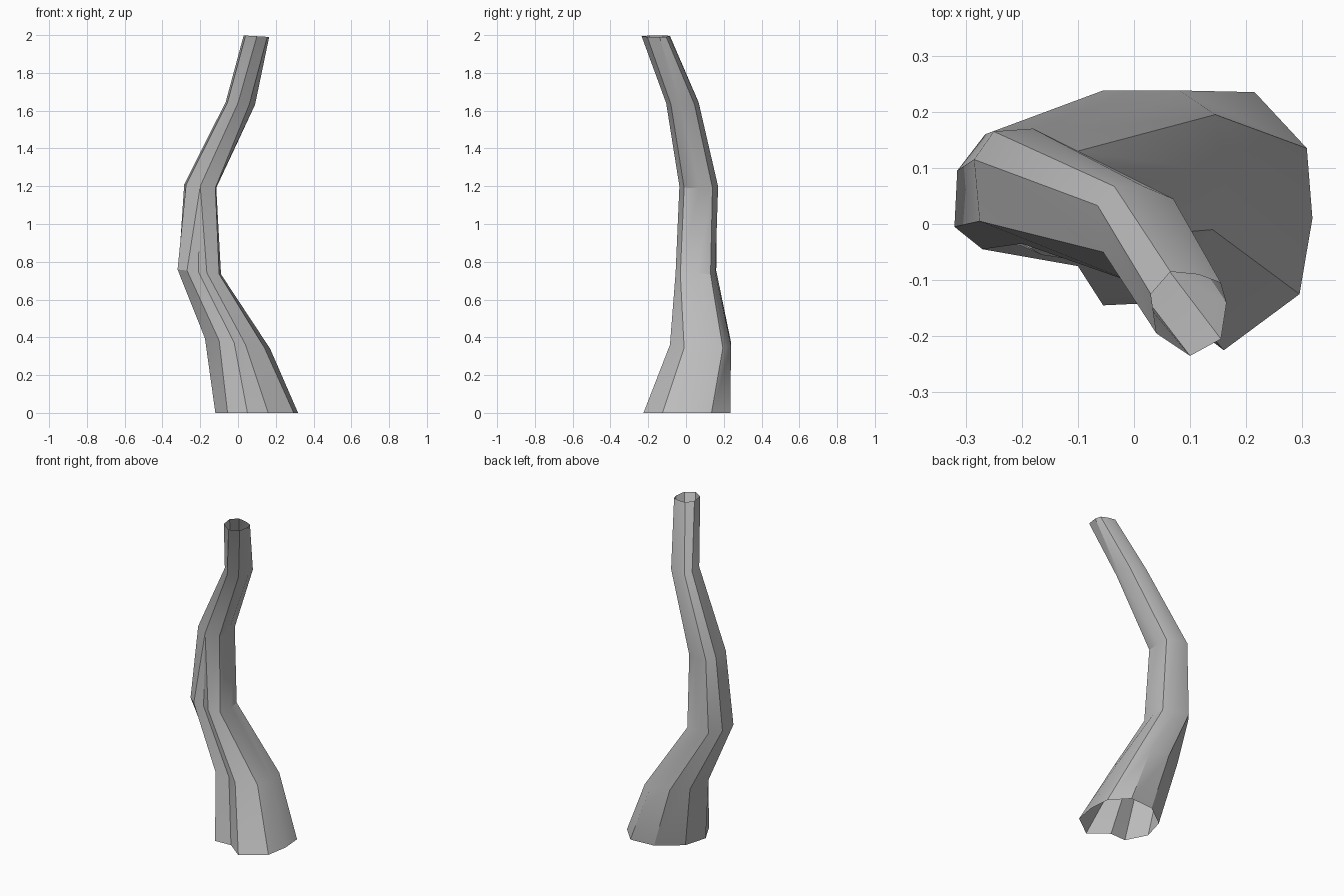
import bpy
import bmesh
import math

start_cube = bpy.data.objects.get("Cube")
if start_cube:
    bpy.data.objects.remove(start_cube, do_unlink=True)


def flat_material(name, colour):
    material = bpy.data.materials.new(name)
    material.use_nodes = True
    material.diffuse_color = colour
    shader = next(n for n in material.node_tree.nodes if n.type == "BSDF_PRINCIPLED")
    shader.inputs["Base Color"].default_value = colour
    return material


def add_section(bm, height, tilt, outline):
    """Add one cross-section of the stem, sloping slightly along x."""
    return [bm.verts.new((x, y, height + tilt * x)) for x, y in outline]


def bridge(bm, lower, upper):
    """Skin two sections; corners that share a vertex give triangles."""
    count = len(lower)
    for i in range(count):
        j = (i + 1) % count
        corners = list(dict.fromkeys((lower[i], lower[j], upper[j], upper[i])))
        if len(corners) > 2:
            bm.faces.new(corners)


# Flared foot: ten-sided sections, counter-clockwise from the front left corner
foot = [(-.055, -.145), (.05, -.14), (.16, -.225), (.295, -.125), (.318, .01),
        (.308, .135), (.215, .235), (.06, .225), (-.08, .12), (-.12, -.02)]
shin = [(-.1, -.075), (-.02, -.06), (.04, -.085), (.14, -.01), (.17, .09),
        (.145, .195), (.08, .238), (-.055, .238), (-.16, .19), (-.175, .03)]
waist = [(-.27, -.045), (-.21, -.035), (-.165, -.055), (-.1, -.03), (-.09, .06),
         (-.1, .13), (-.18, .155), (-.265, .16), (-.315, .095), (-.32, -.005)]

# Slender upper stem: eight-sided sections
elbow = [(-.2, -.035), (-.12, -.01), (-.115, .07), (-.12, .14),
         (-.18, .17), (-.25, .165), (-.285, .115), (-.275, .005)]
neck = [(0, -.105), (.06, -.08), (.09, -.03), (.07, .045),
        (.015, .068), (-.035, .067), (-.065, .033), (-.055, -.05)]
tip = [(.1, -.235), (.155, -.205), (.165, -.14), (.155, -.105),
       (.115, -.09), (.065, -.085), (.03, -.125), (.04, -.195)]

bm = bmesh.new()
rings = [
    add_section(bm, 0, 0, foot),
    add_section(bm, .367, -.16, shin),
    add_section(bm, .724, -.11, waist),
    add_section(bm, 1.18, -.1, elbow),
    add_section(bm, 1.64, -.1, neck),
    add_section(bm, 2, -.06, tip),
]

# The three front corners of the foot merge into one at the elbow
rings = [ring if len(ring) == len(foot) else ring[:1] * 2 + ring for ring in rings]
for lower, upper in zip(rings, rings[1:]):
    bridge(bm, lower, upper)

# Open-ended trunk skin
mesh = bpy.data.meshes.new("trunk")
bm.to_mesh(mesh)
bm.free()
trunk = bpy.data.objects.new("trunk", mesh)
bpy.context.collection.objects.link(trunk)
mesh.materials.append(flat_material("plain grey", (.5, .5, .5, 1)))

# Soft shading across shallow folds, crisp edges elsewhere
bpy.ops.object.select_all(action="DESELECT")
trunk.select_set(True)
bpy.context.view_layer.objects.active = trunk
bpy.ops.object.shade_smooth_by_angle(angle=math.radians(30))
